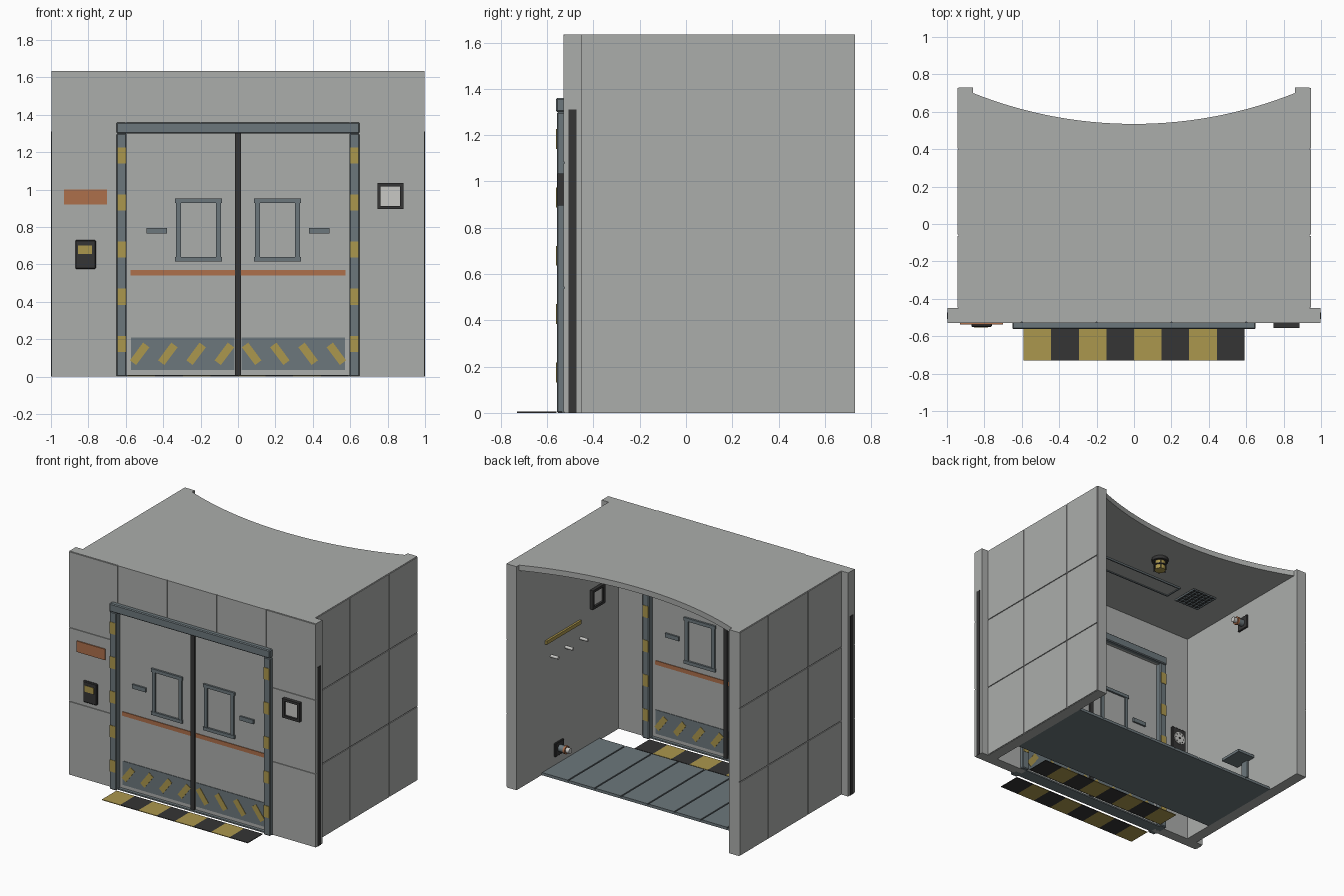
import bpy
import bmesh
import math
from mathutils import Matrix

default_cube = bpy.data.objects.get("Cube")
if default_cube:
    bpy.data.objects.remove(default_cube, do_unlink=True)


def make_material(name, red, green, blue):
    material = bpy.data.materials.new(name)
    material.use_nodes = True
    colour = (red, green, blue, 1)
    material.diffuse_color = colour
    shader = material.node_tree.nodes["Principled BSDF"]
    shader.inputs["Base Color"].default_value = colour
    shader.inputs["Roughness"].default_value = 0.7
    return material


wall_grey = make_material("wall grey", .41, .42, .41)
steel = make_material("blue grey steel", .15, .185, .2)
yellow = make_material("hazard yellow", .41, .31, .075)
black = make_material("rubber black", .035, .035, .035)
orange = make_material("signal orange", .42, .16, .07)
pale = make_material("pale grey", .58, .58, .56)


def finish(name, mesh_data, material, location):
    mesh = bpy.data.meshes.new(name)
    mesh_data.to_mesh(mesh)
    mesh_data.free()
    mesh.materials.append(material)
    part = bpy.data.objects.new(name, mesh)
    part.location = location
    bpy.context.scene.collection.objects.link(part)
    return part


def box(name, material, xs, ys, zs, bevel=0, tilt=0):
    """Box spanning three ranges, optionally tilted about the y axis."""
    spans = (xs, ys, zs)
    size = [abs(b - a) for a, b in spans]
    centre = [(a + b) / 2 for a, b in spans]
    mesh_data = bmesh.new()
    bmesh.ops.create_cube(mesh_data, size=1)
    bmesh.ops.scale(mesh_data, vec=size, verts=mesh_data.verts)
    part = finish(name, mesh_data, material, centre)
    part.rotation_euler.y = tilt
    if bevel:
        modifier = part.modifiers.new("soft edges", "BEVEL")
        modifier.width = bevel
        modifier.segments = 1
    return part


def cylinder(name, material, centre, radius, length, axis="Z", sides=16):
    mesh_data = bmesh.new()
    turn = {"X": Matrix.Rotation(math.pi / 2, 4, "Y"),
            "Y": Matrix.Rotation(math.pi / 2, 4, "X"),
            "Z": Matrix.Identity(4)}[axis]
    bmesh.ops.create_cone(mesh_data, cap_ends=True, segments=sides, radius1=radius,
                          radius2=radius, depth=length, matrix=turn)
    for face in mesh_data.faces:
        face.smooth = len(face.verts) == 4
    return finish(name, mesh_data, material, centre)


def around(centre, half):
    return (centre - half, centre + half)


def pairs(cuts, gap=.003):
    """Neighbouring ranges with a narrow seam between them."""
    return [(a + gap, b - gap) for a, b in zip(cuts, cuts[1:])]


TOP = 1.635
INNER, OUTER = .86, .945
BACK, FRONT = .73, -.53
WALL_BACK = -.45
DOOR_TOP = 1.3
MID = (FRONT + WALL_BACK) / 2
rows = (0, .54, 1.08, TOP)

# Front wall cores and shallow cladding panels
core = (FRONT + .006, WALL_BACK)
skin = (FRONT, FRONT + .006)
box("front_wall_header", wall_grey, (-.6, .6), core, (DOOR_TOP, TOP))
for span in pairs((-.6, -.2, .2, .6)):
    box("header_panel", wall_grey, span, skin, (DOOR_TOP, TOP))

for side, label in ((1, "left"), (-1, "right")):
    box(label + "_front_pier", wall_grey, (side * .6, side * .997), core, (0, TOP))
    box(label + "_edge_seal", black, (side * .99, side), around(MID, .018), (0, 1.31))
    # Side wall with cladding
    box(label + "_side_wall", wall_grey, (side * INNER, side * (OUTER - .006)),
        (WALL_BACK, BACK), (0, TOP))
    for row in pairs(rows):
        box(label + "_front_panel", wall_grey, (side * .603, side * .997), skin, row)
        for span in pairs((WALL_BACK, -.06, .4, BACK)):
            box(label + "_side_panel", wall_grey,
                (side * (OUTER - .006), side * OUTER), span, row)

# Roof with a concave rear edge
half, dip = INNER, .165
radius = (half * half + dip * dip) / (2 * dip)
mesh_data = bmesh.new()
outline = [(-half, WALL_BACK), (half, WALL_BACK)]
steps = 32
for i in range(steps + 1):
    x = half - 2 * half * i / steps
    outline.append((x, .535 + radius - math.sqrt(radius * radius - x * x)))
roof_face = mesh_data.faces.new([mesh_data.verts.new((x, y, 0)) for x, y in outline])
raised = bmesh.ops.extrude_face_region(mesh_data, geom=[roof_face])
bmesh.ops.translate(mesh_data, vec=(0, 0, .04),
                    verts=[v for v in raised["geom"] if isinstance(v, bmesh.types.BMVert)])
bmesh.ops.recalc_face_normals(mesh_data, faces=mesh_data.faces)
finish("roof", mesh_data, wall_grey, (0, 0, TOP - .04))

# Floor planks on a thin base
box("floor_base", steel, (-INNER, INNER), (-.22, .44), (0, .012))
planks = 8
for span in pairs([-INNER + 2 * INNER * i / planks for i in range(planks + 1)], .005):
    box("floor_plank", steel, span, (-.22, .44), (.012, .02))

# Threshold and central rubber seal
box("threshold", steel, (-.65, .65), around(MID, .045), (0, .01))
box("door_seal", black, (-.015, .015), around(MID, .035), (.01, DOOR_TOP))


# Door leaves
for side in (1, -1):
    box("door_leaf", wall_grey, (side * .012, side * .6), around(MID, .022),
        (.01, DOOR_TOP))

# Door dressing, repeated outside and inside
for face, label in ((-1, "outer"), (1, "inner")):
    def depth(near, far, face=face):
        return (MID + face * near, MID + face * far)

    box(label + "_lintel", steel, (-.65, .65), depth(.03, .072), (DOOR_TOP, 1.36), .006)
    # Striped floor mat
    edges = [-.59 + 1.18 * i / 8 for i in range(9)]
    for i, span in enumerate(pairs(edges, 0)):
        box(label + "_mat_stripe", black if i % 2 else yellow, span,
            depth(.07, .24), (0, .005))
    for side in (1, -1):
        def across(a, b, side=side):
            return (side * a, side * b)

        box(label + "_door_post", steel, across(.595, .65), depth(.02, .068),
            (0, DOOR_TOP), .006)
        for i in range(5):
            box(label + "_post_marker", yellow, across(.6, .645), depth(.06, .071),
                around(.175 + i * .252, .043))
        box(label + "_kick_plate", steel, across(.02, .572), depth(.02, .026), (.035, .21))
        for i in range(4):
            box(label + "_kick_stripe", yellow, around(side * (.073 + i * .151), .021),
                depth(.024, .029), around(.122, .059), tilt=-side * .64)
        box(label + "_orange_band", orange, across(.017, .575), depth(.02, .027), (.54, .57))
        box(label + "_door_handle", steel, across(.38, .49), depth(.02, .035), (.765, .795))
        # Window surround
        for level in (.627, .941):
            box(label + "_window_rail", steel, across(.085, .337), depth(.02, .036),
                around(level, .012))
        for place in (.104, .318):
            box(label + "_window_stile", steel, around(side * place, .013),
                depth(.02, .033), (.63, .94))

# Fittings on the outside of the front wall
box("orange_sign", orange, (-.93, -.7), (FRONT, FRONT - .008), (.92, 1))
box("keypad", black, (-.87, -.76), (FRONT, FRONT - .02), (.575, .73), .005)
box("keypad_screen", yellow, (-.855, -.78), (FRONT, FRONT - .023), (.655, .7))


def framed_panel(name, axis, across, level, surface, direction):
    """Pale square plate in a raised black frame."""
    def bar(part, material, a, b, zs, thick):
        flat, out = (a, b), (surface, surface + direction * thick)
        xs, ys = (flat, out) if axis == "Y" else (out, flat)
        box(name + part, material, xs, ys, zs)

    bar("_plate", pale, across - .06, across + .06, around(level, .06), .01)
    for sign in (1, -1):
        bar("_frame_bar", black, across - .07, across + .07,
            around(level + sign * .061, .009), .025)
        bar("_frame_side", black, across + sign * .052, across + sign * .07,
            around(level, .07), .025)


framed_panel("front_panel", "Y", .815, .965, FRONT, -1)
framed_panel("cabin_panel", "X", -.19, 1.07, INNER, -1)

# Dial on the inside of the front wall
box("dial_plate", black, around(-.77, .06), (WALL_BACK, WALL_BACK + .02), around(.75, .09), .005)
cylinder("dial_face", pale, (-.77, WALL_BACK + .02, .76), .046, .012, "Y", 24)
cylinder("dial_hub", black, (-.77, WALL_BACK + .024, .76), .008, .012, "Y")
for i in range(8):
    angle = i * math.pi / 4
    box("dial_tick", black, around(-.77 + .036 * math.sin(angle), .004),
        (WALL_BACK + .02, WALL_BACK + .028), around(.76 + .036 * math.cos(angle), .004))

# Grab strip and pegs on the left interior wall
box("yellow_strip", yellow, (INNER - .015, INNER), (0, .4), around(.955, .013))
for y in (-.01, .16, .33):
    cylinder("wall_peg", pale, (INNER - .03, y, .83), .011, .06, "X")

# Wall nozzles
for side, y, z in ((1, .25, .13), (-1, .16, 1.45)):
    box("nozzle_plate", black, (side * INNER, side * (INNER - .015)),
        around(y, .05), around(z, .05), .004)
    cylinder("nozzle_body", steel, (side * (INNER - .04), y, z), .025, .06, "X")
    cylinder("nozzle_ring", orange, (side * (INNER - .065), y, z), .03, .015, "X")
    cylinder("nozzle_tip", pale, (side * (INNER - .085), y, z), .02, .03, "X")

# Folding seat on the right interior wall
box("seat_plate", steel, (-INNER, -.72), around(.18, .09), around(.34, .01))
box("seat_bracket", steel, (-INNER, -.845), around(.18, .03), (.2, .34))

# Ceiling light panel
LOW = TOP - .04
box("ceiling_panel", wall_grey, (-.36, .36), (-.07, .07), (LOW - .006, LOW))
for sign in (1, -1):
    box("panel_long_trim", steel, (-.36, .36), around(sign * .066, .005), (LOW - .012, LOW))
    box("panel_end_trim", steel, around(sign * .356, .005), (-.07, .07), (LOW - .012, LOW))

# Ceiling vent grille
box("vent_back", black, around(-.54, .1), around(.02, .1), (LOW - .004, LOW))
for i in range(7):
    offset = (i - 3) * .032
    box("vent_slat", steel, around(-.54 + offset, .004), around(.02, .1), (LOW - .012, LOW))
    box("vent_bar", steel, around(-.54, .1), around(.02 + offset, .004), (LOW - .01, LOW))

# Caged ceiling lamp
lamp_y = .28
cylinder("lamp_base", black, (0, lamp_y, LOW - .012), .058, .024)
cylinder("lamp_glass", yellow, (0, lamp_y, LOW - .05), .038, .08)
cylinder("lamp_guard", black, (0, lamp_y, LOW - .055), .046, .008)
for i in range(6):
    angle = i * math.pi / 3
    cylinder("lamp_cage_rod", black, (.044 * math.cos(angle), lamp_y + .044 * math.sin(angle),
                                      LOW - .055), .004, .075, sides=6)
